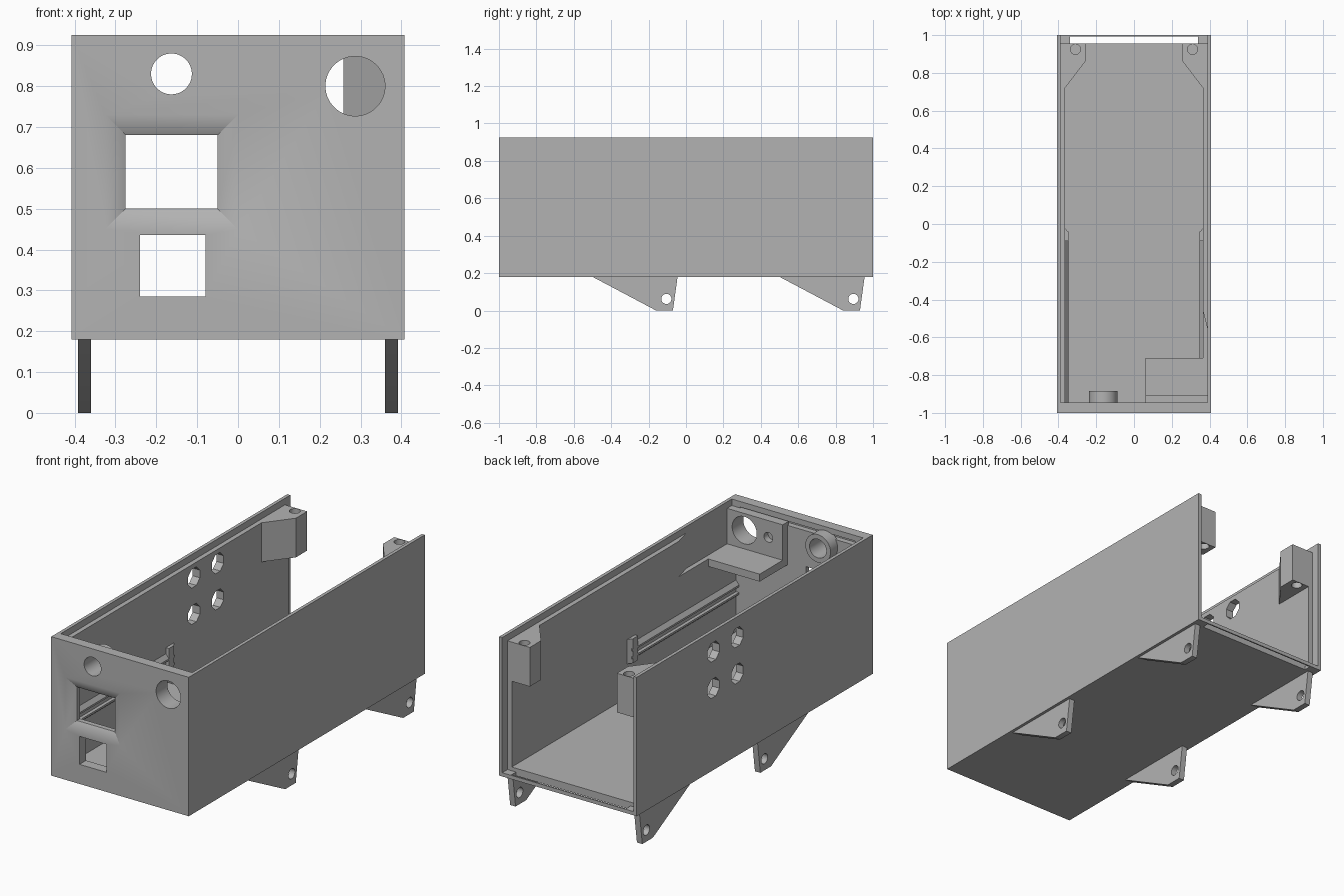
import bpy, bmesh, math
from mathutils import Matrix

cube = bpy.data.objects.get("Cube")
if cube:
    bpy.data.objects.remove(cube, do_unlink=True)

grey = bpy.data.materials.new("plain grey")
grey.use_nodes = True
grey.diffuse_color = (0.45, 0.45, 0.45, 1)
grey.node_tree.nodes["Principled BSDF"].inputs["Base Color"].default_value = grey.diffuse_color


def finish(name, bm):
    bmesh.ops.recalc_face_normals(bm, faces=bm.faces)
    mesh = bpy.data.meshes.new(name)
    bm.to_mesh(mesh)
    bm.free()
    mesh.materials.append(grey)
    ob = bpy.data.objects.new(name, mesh)
    bpy.context.collection.objects.link(ob)
    return ob


def prism(name, outline, axis, lo, hi):
    """Extrude a 2D outline along an axis; x takes (y, z), y takes (x, z), z takes (x, y)."""
    put = {"x": lambda a, b, t: (t, a, b),
           "y": lambda a, b, t: (a, t, b),
           "z": lambda a, b, t: (a, b, t)}[axis]
    bm = bmesh.new()
    low = [bm.verts.new(put(a, b, lo)) for a, b in outline]
    high = [bm.verts.new(put(a, b, hi)) for a, b in outline]
    bm.faces.new(low)
    bm.faces.new(high)
    for i in range(len(low)):
        j = (i + 1) % len(low)
        bm.faces.new((low[i], low[j], high[j], high[i]))
    return finish(name, bm)


def box(name, x0, x1, y0, y1, z0, z1):
    return prism(name, [(x0, y0), (x1, y0), (x1, y1), (x0, y1)], "z", z0, z1)


def rod(name, a, b, r, axis, lo, hi, sides=40):
    ring = [(a + r * math.cos((i + 0.5) * math.tau / sides),
             b + r * math.sin((i + 0.5) * math.tau / sides)) for i in range(sides)]
    return prism(name, ring, axis, lo, hi)


def cut(ob, *cutters):
    bpy.context.view_layer.objects.active = ob
    for c in cutters:
        mod = ob.modifiers.new("cut", "BOOLEAN")
        mod.operation = "DIFFERENCE"
        mod.solver = "EXACT"
        mod.object = c
        bpy.ops.object.modifier_apply(modifier=mod.name)
        bpy.data.objects.remove(c, do_unlink=True)


def flared_window(x0, x1, z0, z1, grow, y_front, y_back):
    """Cutter that widens towards the front of the wall."""
    bm = bmesh.new()
    rings = []
    for g, y in ((grow, y_front), (0, y_back)):
        rings.append([bm.verts.new(p) for p in (
            (x0 - g, y, z0 - g), (x1 + g, y, z0 - g),
            (x1 + g, y, z1 + g), (x0 - g, y, z1 + g))])
    for ring in rings:
        bm.faces.new(ring)
    for i in range(4):
        j = (i + 1) % 4
        bm.faces.new((rings[0][i], rings[0][j], rings[1][j], rings[1][i]))
    return finish("window_cutter", bm)


W, INNER, LIP = 0.408, 0.365, 0.39
BOTTOM, FLOOR, LEDGE, TOP = 0.18, 0.22, 0.89, 0.925
WALL, REBATE = -0.945, 0.955

# Open-topped, open-backed case with stepped edges for sliding panels
case = box("case", -W, W, -1, 1, BOTTOM, TOP)
cut(case,
    box("c", -INNER, INNER, WALL, 1.1, FLOOR, 1),
    box("c", -LIP, LIP, WALL, 1.1, LEDGE, 1),
    box("c", -LIP, LIP, REBATE, 1.1, FLOOR - 0.02, 1),
    box("c", -0.34, 0.34, REBATE, 0.993, 0.1, 0.3),
    box("c", -0.34, 0.34, WALL - 0.03, WALL + 0.02, 0.872, 0.895))

# Front openings
cut(case,
    flared_window(-0.275, -0.05, 0.50, 0.68, 0.05, -1.0, -0.972),
    box("c", -0.275, -0.05, -1.1, -0.9, 0.50, 0.68),
    box("c", -0.24, -0.08, -1.1, -0.9, 0.285, 0.435),
    rod("c", -0.163, 0.83, 0.05, "y", -1.1, -0.9),
    rod("c", 0.287, 0.80, 0.073, "y", -1.1, -0.9))

# Four holes in one side wall, and a tapered pocket in the other
for y in (0.148, 0.35):
    for z in (0.62, 0.815):
        cut(case, rod("c", y, z, 0.054, "x", -0.5, -0.3, 8))
cut(case, prism("c", [(0.3, WALL), (LIP, WALL), (LIP, -0.56), (INNER - 0.005, -0.44),
                      (0.3, -0.44)], "z", 0.70, 1))

# Front button collar
collar = rod("button_collar", -0.163, 0.83, 0.075, "y", WALL - 0.01, -0.885)
cut(collar, rod("c", -0.163, 0.83, 0.05, "y", -1.1, -0.8))

# L-shaped bracket behind the round front opening
bracket = prism("bracket", [(WALL - 0.01, 0.66), (-0.71, 0.66), (-0.71, 0.70),
                            (-0.905, 0.70), (-0.905, LEDGE), (WALL - 0.01, LEDGE)],
                "x", 0.06, LIP)
cut(bracket,
    rod("c", 0.287, 0.80, 0.073, "y", -1.1, -0.8),
    rod("c", 0.145, 0.80, 0.026, "y", -0.94, -0.8))

parts = [case, collar, bracket]
for side, s in (("left", 1), ("right", -1)):
    # Corner screw post
    post = prism(side + "_screw_post",
                 [(s * (INNER + 0.02), 0.72), (s * INNER, 0.72), (s * 0.258, 0.86),
                  (s * 0.258, REBATE), (s * (INNER + 0.02), REBATE)], "z", 0.68, LEDGE)
    cut(post, rod("c", s * 0.31, 0.925, 0.027, "z", 0.5, 1))
    parts.append(post)

    # Circuit board rails with sloped outer edges and an end stop
    a, b = s * (INNER + 0.01), s * 0.347
    prism(side + "_upper_rail", [(a, 0.465), (b, 0.465), (b, 0.475), (a, 0.51)],
          "y", WALL - 0.01, -0.04)
    prism(side + "_lower_rail", [(a, 0.435), (b, 0.435), (b, 0.425), (a, 0.40)],
          "y", WALL - 0.01, -0.04)
    prism(side + "_rail_stop", [(a, -0.09), (b, -0.09), (b, -0.045), (a, -0.01)],
          "z", 0.40, 0.53)

    # Slanted feet with pin holes
    for place, y in (("front", 0), ("back", 1)):
        foot = prism(side + "_" + place + "_foot",
                     [(y - 0.5, BOTTOM + 0.005), (y - 0.5, BOTTOM), (y - 0.16, 0),
                      (y - 0.07, 0), (y - 0.045, BOTTOM), (y - 0.045, BOTTOM + 0.005)],
                     "x", s * 0.36, s * 0.392)
        cut(foot, rod("c", y - 0.105, 0.062, 0.027, "x", -0.5, 0.5))
        parts.append(foot)

# Smooth only the round holes and shallow bevels
for ob in parts:
    bpy.ops.object.select_all(action="DESELECT")
    ob.select_set(True)
    bpy.context.view_layer.objects.active = ob
    bpy.ops.object.shade_smooth_by_angle(angle=math.radians(30))
